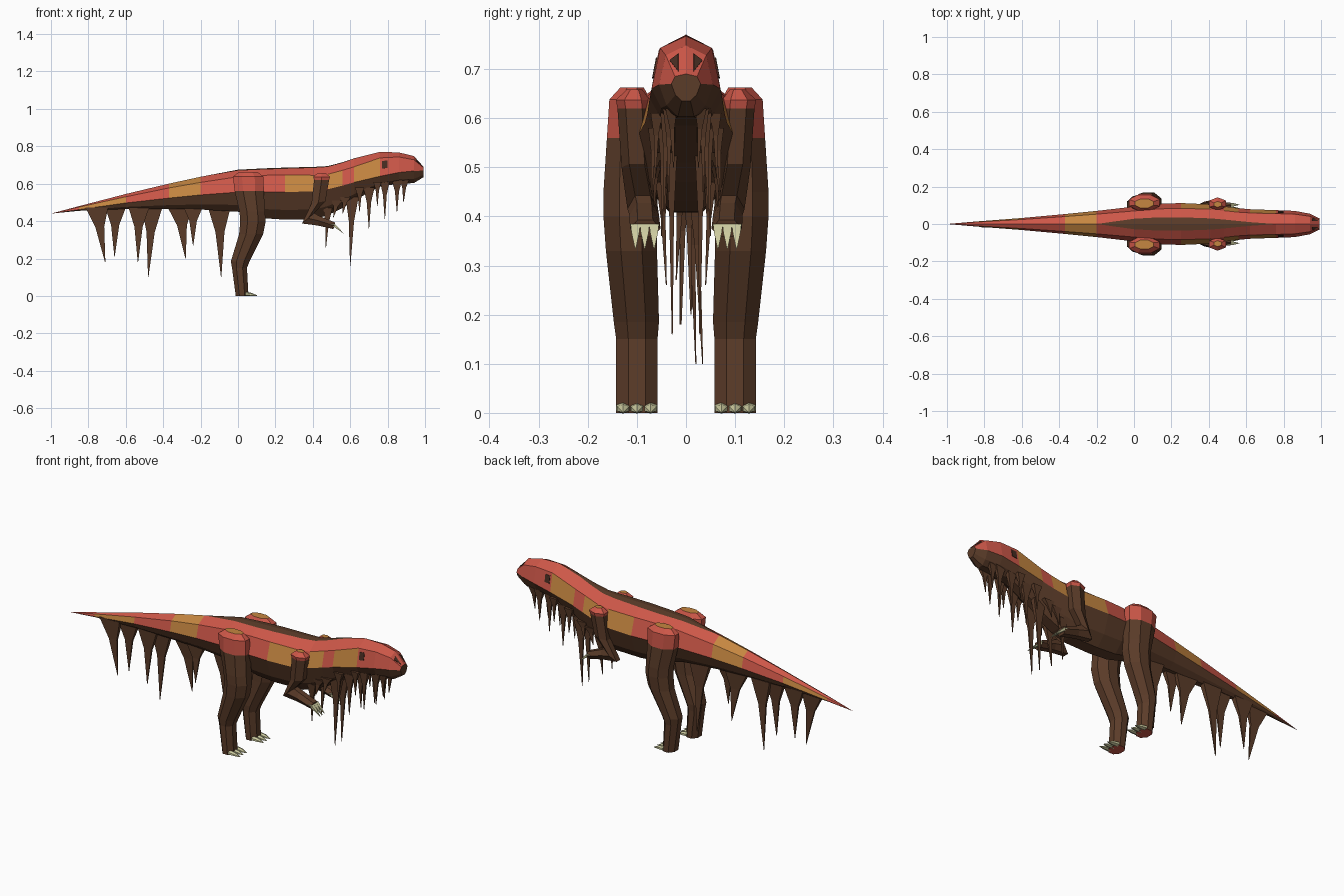
import bpy, bmesh, math
from mathutils import Vector

if "Cube" in bpy.data.objects:
    bpy.data.objects.remove(bpy.data.objects["Cube"])

def mat(name, col):
    m = bpy.data.materials.new(name)
    m.diffuse_color = (*col, 1)
    m.use_nodes = True
    m.node_tree.nodes["Principled BSDF"].inputs["Base Color"].default_value = m.diffuse_color
    return m

BROWN, RED, ORANGE, BONE, DARK = range(5)
MATS = [mat("hide brown", (0.105, 0.045, 0.022)), mat("scale red", (0.61, 0.095, 0.065)),
        mat("stripe orange", (0.56, 0.24, 0.052)), mat("claw bone", (0.63, 0.62, 0.36)),
        mat("eye dark", (0.06, 0.025, 0.015))]

def finish(name, bm, mirror=False):
    bmesh.ops.remove_doubles(bm, verts=bm.verts[:], dist=1e-4)
    bmesh.ops.recalc_face_normals(bm, faces=bm.faces[:])
    me = bpy.data.meshes.new(name)
    bm.to_mesh(me)
    bm.free()
    for m in MATS:
        me.materials.append(m)
    ob = bpy.data.objects.new(name, me)
    bpy.context.collection.objects.link(ob)
    if mirror:
        mod = ob.modifiers.new("Mirror", 'MIRROR')
        mod.use_axis = (False, True, False)
        mod.use_clip = True
    return ob

def face(bm, vs, m):
    f = bm.faces.new(vs)
    f.material_index = m

def ring(c, a, b, n):
    """n-gon round c spanned by half-extent vectors a and b, flat side outward"""
    k = 1 / math.cos(math.pi / n)
    return [Vector(c) + k * (Vector(a) * math.cos(t) + Vector(b) * math.sin(t))
            for t in ((i + .5) * 2 * math.pi / n for i in range(n))]

def loft(bm, rings, mats, cap_start=BROWN, cap_end=BROWN):
    rows = [[bm.verts.new(p) for p in r] for r in rings]
    n = len(rows[0])
    for i in range(len(rows) - 1):
        for j in range(n):
            k = (j + 1) % n
            face(bm, (rows[i][j], rows[i][k], rows[i + 1][k], rows[i + 1][j]), mats[i])
    face(bm, rows[0][::-1], cap_start)
    face(bm, rows[-1], cap_end)

def spike(bm, base, tip, rx, ry, m, flare=.4, n=4):
    """tapered point with a flared root"""
    base, tip = Vector(base), Vector(tip)
    mid = base.lerp(tip, .35)
    loft(bm, [ring(base, (rx, 0, 0), (0, ry, 0), n),
              ring(mid, (rx * flare, 0, 0), (0, ry * flare, 0), n),
              ring(tip, (.001, 0, 0), (0, .001, 0), n)], [m, m], m, m)

# ---- body: x, top, shoulder, band edge, belly, half width, ridge half width, flank colour
ST = [(-1, .44, .44, .44, .44, 0, 0, RED),
      (-.85, .48, .475, .462, .455, .013, 0, ORANGE),
      (-.6, .545, .53, .497, .465, .032, 0, RED),
      (-.37, .60, .577, .523, .465, .053, 0, ORANGE),
      (-.2, .637, .607, .54, .462, .07, 0, RED),
      (0, .675, .637, .555, .45, .093, .028, RED),
      (.14, .682, .645, .556, .415, .108, .036, RED),
      (.25, .686, .646, .556, .408, .112, .036, ORANGE),
      (.41, .69, .645, .558, .41, .105, .03, RED),
      (.48, .694, .65, .57, .432, .095, .024, ORANGE),
      (.56, .715, .672, .59, .47, .084, .016, RED),
      (.62, .735, .69, .607, .51, .079, .01, ORANGE),
      (.76, .77, .738, .64, .585, .074, 0, RED),
      (.86, .767, .743, .66, .60, .07, 0, RED),
      (.94, .748, .728, .668, .603, .055, 0, RED),
      (.992, .69, .685, .67, .635, .03, 0, RED)]

def section(s):
    x, zt, zs, zm, zb, w, r = s[:7]
    return [Vector(p) for p in ((x, 0, zt), (x, -r, zt - .15 * r), (x, -.75 * w, zs), (x, -w, zm),
                                (x, -.72 * w, zb + .35 * (zm - zb)), (x, -.3 * w, zb), (x, 0, zb))]

GRID = [section(s) for s in ST]
bm = bmesh.new()
V = [[bm.verts.new(p) for p in row] for row in GRID]
for i in range(len(ST) - 1):
    flank = ST[i][7]
    top = ORANGE if i == 3 else RED
    for j, m in enumerate((BROWN, top, flank, BROWN, BROWN, BROWN)):
        face(bm, (V[i][j], V[i + 1][j], V[i + 1][j + 1], V[i][j + 1]), m)
face(bm, V[-1], BROWN)
bmesh.ops.dissolve_degenerate(bm, dist=1e-4, edges=bm.edges[:])
finish("body", bm, True)

# ---- eyes and nostrils: thin plates lying on the body surface
def plate(name, i, j, uvs, m):
    a, b, c, d = GRID[i][j], GRID[i + 1][j], GRID[i + 1][j + 1], GRID[i][j + 1]
    n = (b - a).cross(d - a).normalized()
    if n.y > 0:
        n = -n
    bm = bmesh.new()
    pts = [a.lerp(b, u).lerp(d.lerp(c, u), v) + n * .003 for u, v in uvs]
    low = [p - n * .005 for p in pts]
    loft(bm, [low, pts], [m], m, m)
    finish(name, bm, True)

plate("eye", 12, 2, [(.1, .18), (.38, .18), (.38, .6), (.1, .6)], DARK)
plate("nostril", 14, 1, [(.2, .4), (.3, .92), (.85, .6)], DARK)

# ---- legs: z, centre x, half depth, centre y, half width
LEG = [(0, .022, .034, -.1, .042), (.15, .008, .04, -.1, .042), (.185, .012, .05, -.101, .046),
       (.33, .07, .064, -.111, .052), (.40, .08, .068, -.113, .055), (.45, .076, .068, -.113, .055),
       (.56, .06, .078, -.112, .049), (.638, .055, .082, -.114, .042), (.662, .055, .05, -.11, .024)]
bm = bmesh.new()
loft(bm, [ring((cx, cy, z), (rx, 0, 0), (0, ry, 0), 8) for z, cx, rx, cy, ry in LEG],
     [BROWN] * 6 + [RED] * 2, RED, ORANGE)
finish("leg", bm, True)

# ---- toe claws
bm = bmesh.new()
for y in (-.128, -.1, -.072):
    loft(bm, [ring((.04, y, .01), (0, .014, 0), (0, 0, .01), 6),
              ring((.07, y, .008), (0, .012, 0), (0, 0, .008), 6),
              ring((.102, y, .002), (0, .002, 0), (0, 0, .001), 6)], [BONE] * 2, BONE, BONE)
finish("toe_claws", bm, True)

# ---- arms: centre, in-plane angle, half depth, half width
ARM = [((.375, -.088, .415), 40, .043, .027), ((.43, -.1, .50), 10, .038, .027),
       ((.447, -.106, .62), 0, .04, .029), ((.447, -.108, .637), 0, .045, .03),
       ((.447, -.105, .658), 0, .02, .014)]
HAND = [((.375, -.088, .415), 40, .043, .027), ((.43, -.085, .402), 78, .026, .026),
        ((.515, -.083, .375), 75, .018, .027)]

def arm_rings(rows):
    out = []
    for c, deg, r, w in rows:
        t = math.radians(deg)
        out.append(ring(c, (r * math.cos(t), 0, r * math.sin(t)), (0, w, 0), 6))
    return out

bm = bmesh.new()
loft(bm, arm_rings(ARM), [BROWN, BROWN, RED, RED], BROWN, ORANGE)
finish("upper_arm", bm, True)
bm = bmesh.new()
loft(bm, arm_rings(HAND), [BROWN] * 2)
finish("forearm", bm, True)

# ---- finger claws
bm = bmesh.new()
for y in (-.103, -.084, -.065):
    spike(bm, (.505, y, .385), (.563, y, .335), .012, .01, BONE, .8)
finish("finger_claws", bm, True)

# ---- hanging fringe under the tail: base x, tip x, tip y, tip z, half width
bm = bmesh.new()
for bx, tx, ty, tz, w in ((-.755, -.71, -.012, .18, .06), (-.655, -.66, .012, .21, .055),
                          (-.53, -.535, -.01, .18, .055), (-.46, -.48, .02, .10, .055),
                          (-.31, -.28, .01, .20, .065), (-.24, -.24, -.02, .27, .05),
                          (-.10, -.09, .034, .10, .06)):
    spike(bm, (bx, ty * .5, .472), (tx, ty, tz), w, .014, BROWN)
finish("tail_fringe", bm)

# ---- hanging fringe under the neck and jaw: base x, base y, base z, tip x, tip y, tip z, half width
bm = bmesh.new()
for bx, by, bz, tx, ty, tz, w in ((.48, -.05, .47, .47, -.04, .26, .025), (.53, -.06, .51, .51, -.065, .42, .03),
                                  (.575, -.06, .53, .56, -.07, .44, .03), (.61, -.03, .53, .60, -.028, .16, .035),
                                  (.65, -.065, .58, .65, -.07, .45, .025), (.70, -.045, .58, .70, -.05, .36, .03),
                                  (.745, -.06, .61, .745, -.062, .48, .022), (.785, -.04, .61, .785, -.045, .41, .025),
                                  (.85, -.035, .62, .85, -.035, .45, .028), (.89, -.03, .62, .885, -.025, .50, .025)):
    spike(bm, (bx, by, bz), (tx, ty, tz), w, .012, BROWN)
finish("neck_fringe", bm, True)
